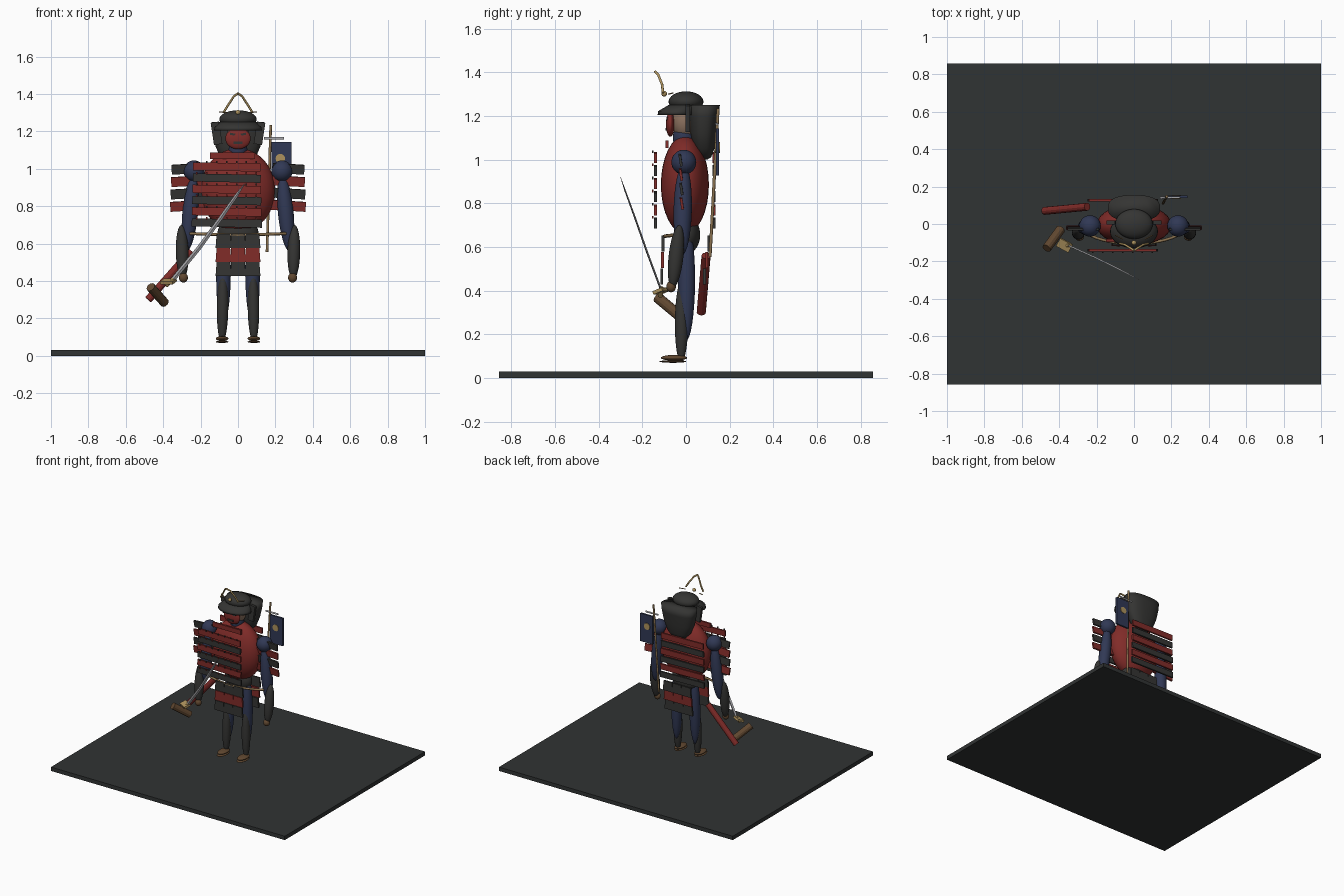
import bpy, bmesh, math
from mathutils import Vector, Matrix

if "Cube" in bpy.data.objects:
    bpy.data.objects.remove(bpy.data.objects["Cube"])

COL = {"dark": (.035, .035, .033), "stone": (.03, .033, .033), "red": (.22, .025, .022),
       "navy": (.03, .04, .09), "brown": (.12, .065, .03), "gold": (.42, .29, .11),
       "skin": (.25, .16, .11), "steel": (.4, .4, .42), "cord": (.26, .17, .08)}
MATS = {}
for k, c in COL.items():
    MATS[k] = bpy.data.materials.new(k)
    MATS[k].diffuse_color = (*c, 1)


def make(name, bm, col, smooth=True):
    bmesh.ops.recalc_face_normals(bm, faces=bm.faces)
    me = bpy.data.meshes.new(name)
    bm.to_mesh(me)
    bm.free()
    for p in me.polygons:
        p.use_smooth = smooth
    me.materials.append(MATS[col])
    ob = bpy.data.objects.new(name, me)
    bpy.context.collection.objects.link(ob)
    return ob


def ball(name, c, r, col):
    bm = bmesh.new()
    bmesh.ops.create_uvsphere(bm, u_segments=28, v_segments=16, radius=1)
    bm.transform(Matrix.Translation(c) @ Matrix.Diagonal((*r, 1)))
    return make(name, bm, col)


def align(a, b):
    a, b = Vector(a), Vector(b)
    q = (b - a).to_track_quat('Z', 'Y').to_matrix().to_4x4()
    return Matrix.Translation((a + b) / 2) @ q, (b - a).length


def limb(name, a, b, r, col):
    m, d = align(a, b)
    bm = bmesh.new()
    bmesh.ops.create_uvsphere(bm, u_segments=24, v_segments=16, radius=1)
    bm.transform(m @ Matrix.Diagonal((r, r, d / 2, 1)))
    return make(name, bm, col)


def rod(name, a, b, r, col, n=12):
    m, d = align(a, b)
    bm = bmesh.new()
    bmesh.ops.create_cone(bm, cap_ends=True, segments=n, radius1=r, radius2=r, depth=d)
    bm.transform(m)
    return make(name, bm, col, False)


def box(name, c, s, col, rot=Matrix()):
    bm = bmesh.new()
    bmesh.ops.create_cube(bm, size=1)
    bm.transform(Matrix.Translation(c) @ rot @ Matrix.Diagonal((*s, 1)))
    return make(name, bm, col, False)


def tube(name, pts, r, col):
    cu = bpy.data.curves.new(name, 'CURVE')
    cu.dimensions, cu.bevel_depth, cu.bevel_resolution = '3D', r, 2
    cu.use_fill_caps = True
    sp = cu.splines.new('POLY')
    sp.points.add(len(pts) - 1)
    for p, q in zip(sp.points, pts):
        p.co = (*q, 1)
    cu.materials.append(MATS[col])
    ob = bpy.data.objects.new(name, cu)
    bpy.context.collection.objects.link(ob)


def loft(name, rings, col, n=36, e=.8):
    # rings: z, rx, ry, y centre; e squares the outline
    bm = bmesh.new()
    loops = []
    for z, rx, ry, cy in rings:
        lp = []
        for i in range(n):
            c, s = math.cos(math.tau * i / n), math.sin(math.tau * i / n)
            lp.append(bm.verts.new((math.copysign(abs(c) ** e, c) * rx,
                                    cy + math.copysign(abs(s) ** e, s) * ry, z)))
        loops.append(lp)
    for a, b in zip(loops, loops[1:]):
        for i in range(n):
            bm.faces.new((a[i], a[(i + 1) % n], b[(i + 1) % n], b[i]))
    bm.faces.new(loops[0])
    bm.faces.new(loops[-1])
    return make(name, bm, col)


# ground slab
box("ground_slab", (0, 0, .015), (2, 1.714, .03), "stone")

# body
ball("torso", (0, -.005, .885), (.2, .11, .225), "red")
ball("pelvis", (0, .005, .655), (.11, .06, .085), "dark")
ball("neck", (0, -.01, 1.1), (.05, .05, .07), "navy")
ball("head", (0, -.005, 1.17), (.06, .06, .08), "skin")

# limbs on both sides
for s, side in ((-1, "left"), (1, "right")):
    n = lambda t: side + "_" + t
    limb(n("thigh"), (s * .075, .005, .7), (s * .08, .0, .17), .039, "navy")
    limb(n("shin_guard"), (s * .08, -.018, .45), (s * .085, -.022, .07), .031, "dark")
    ball(n("foot"), (s * .085, -.055, .092), (.034, .06, .013), "brown")
    ball(n("sandal"), (s * .085, -.06, .075), (.034, .062, .006), "brown")
    ball(n("shoulder"), (s * .235, -.01, .988), (.057, .057, .057), "navy")
    limb(n("upper_arm"), (s * .235, -.01, .98), (s * .275, -.02, .56), .042, "navy")
    limb(n("forearm"), (s * .302, -.03, .7), (s * .295, -.062, .41), .034, "dark")
    ball(n("hand"), (s * .292, -.068, .418), (.024, .022, .026), "brown")
    # shoulder armour plates
    for i in range(4):
        tilt = Matrix.Rotation(s * .06, 4, 'Y') @ Matrix.Rotation(.15, 4, 'X')
        box(n("shoulder_plate"), (s * .27, -.025 + i * .002, 1.0 - i * .066),
            (.17 + .005 * i, .012, .052), ("dark", "red")[i % 2], tilt)
    # helmet side wings
    box(n("helmet_wing"), (s * .115, .008, 1.19), (.045, .02, .12), "dark",
        Matrix.Rotation(s * .15, 4, 'Y'))
    # crest horns
    tube(n("crest_horn"), [(s * .075, -.105, 1.305), (s * .05, -.11, 1.345),
                           (s * .022, -.127, 1.388), (0, -.142, 1.403)], .006, "gold")
    # mask eyes and whiskers
    box(n("mask_eye"), (s * .028, -.084, 1.185), (.03, .012, .011), "dark",
        Matrix.Rotation(s * -.2, 4, 'Y'))
    tube(n("brim_cord"), [(s * .06, -.08, 1.3), (s * .1, -.06, 1.305)], .003, "cord")

# helmet, brim, neck guard, mask
ball("helmet_bowl", (0, 0, 1.265), (.1, .08, .048), "dark")
loft("helmet_brim", [(1.205, .128, .09, -.04), (1.222, .125, .088, -.04),
                     (1.25, .095, .07, -.01)], "dark", e=1)
loft("neck_guard", [(1.25, .14, .07, .085), (1.2, .136, .068, .083), (1.12, .12, .06, .08),
                    (1.05, .09, .048, .082), (1.01, .05, .03, .085), (1.0, .02, .012, .085)],
     "dark")
ball("face_mask", (0, -.072, 1.162), (.068, .02, .057), "red")
box("mask_mouth", (0, -.09, 1.14), (.05, .01, .012), "dark")
ball("crest_boss", (0, -.1, 1.302), (.013, .013, .013), "gold")

# front and back breast plates with lacing studs
box("throat_plate", (-.03, -.088, 1.07), (.24, .014, .035), "red")
for y, side in ((-.14, "front"), (.128, "back")):
    for i in range(6):
        z = 1.01 - i * .06
        box(side + "_plate", (-.06, y, z), (.36 + .003 * i, .013, .043), ("red", "dark")[i % 2],
            Matrix.Rotation(.02, 4, 'Y'))
        if side == "front":
            for j in range(7):
                box("lacing_stud", (-.22 + j * .053, -.152, z + .026), (.008, .006, .012),
                    ("dark", "red")[i % 2])

# skirt panels front and back
for y, dy, side in ((-.105, -.003, "front"), (.105, -.01, "back")):
    for c in (-1, 0, 1):
        for r in range(3):
            bm = bmesh.new()
            bmesh.ops.create_cube(bm, size=1)
            for v in bm.verts:
                w = .072 if v.co.z > 0 else .084
                v.co = (c * .078 + v.co.x * w, y + dy * r + v.co.y * .013,
                        .615 - r * .075 + v.co.z * .074)
            make(side + "_skirt_panel", bm, ("dark", "red")[r % 2], False)

# waist cord
tube("waist_cord", [(.285 * math.sin(t), -.105 * math.cos(t), .645 + .01 * abs(math.sin(t)))
                    for t in [math.pi * (k / 20 - .5) for k in range(21)]], .008, "cord")

# back banner with pole and disc
rod("banner_pole", (.155, .11, .555), (.175, .147, 1.235), .007, "cord")
rod("banner_crossbar", (.14, .14, 1.163), (.245, .142, 1.163), .006, "steel")
box("banner", (.232, .145, 1.035), (.106, .014, .215), "navy")
rod("banner_disc", (.226, .134, 1.055), (.226, .156, 1.055), .025, "gold", 24)

# scabbard
rod("scabbard", (-.48, .07, .3), (-.25, .092, .56), .021, "red")

# sword blade, guard and grip
bm = bmesh.new()
path = [Vector(p) for p in ((-.35, -.115, .405), (-.21, -.178, .575), (-.09, -.236, .74),
                            (-.01, -.278, .855), (.035, -.3, .92))]
secs = []
for i, p in enumerate(path):
    w = (.012, .012, .011, .009, .002)[i]
    secs.append([bm.verts.new(p + Vector(o) * w) for o in
                 ((-.8, 0, .6), (0, -.4, 0), (.8, 0, -.6), (0, .4, 0))])
for a, b in zip(secs, secs[1:]):
    for i in range(4):
        bm.faces.new((a[i], a[(i + 1) % 4], b[(i + 1) % 4], b[i]))
bm.faces.new(secs[0])
bm.faces.new(secs[-1])
make("sword_blade", bm, "steel", False)
box("sword_guard", (-.372, -.113, .398), (.075, .05, .016), "gold",
    Matrix.Rotation(-.5, 4, 'Z') @ Matrix.Rotation(.35, 4, 'X'))
rod("sword_collar", (-.385, -.118, .375), (-.345, -.112, .412), .011, "gold")
rod("sword_grip", (-.467, -.13, .368), (-.392, -.028, .283), .025, "brown")

for m in bpy.data.materials:
    if m.users and not m.is_grease_pencil:
        m.use_nodes = True
        m.node_tree.nodes["Principled BSDF"].inputs["Base Color"].default_value = m.diffuse_color
